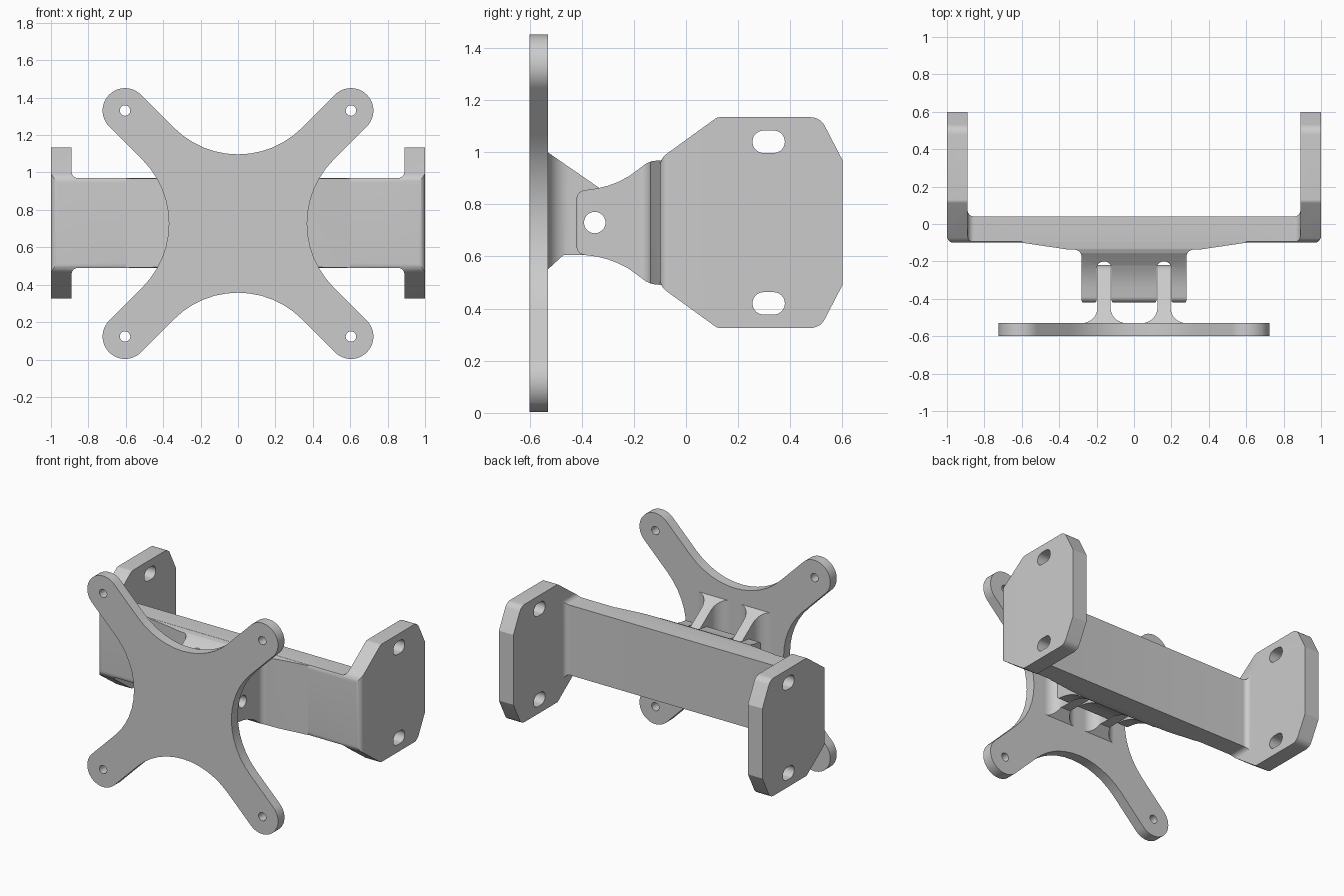
import bpy, bmesh
from math import pi, atan2, tan, sin, cos, radians, ceil
from mathutils import Vector, Matrix

if "Cube" in bpy.data.objects:
    bpy.data.objects.remove(bpy.data.objects["Cube"])

ZC = 0.73      # height of the centre line
PIVOT_Y = -0.35


def rounded(pts):
    """Polygon corners (a, b[, radius]) -> outline with arcs at the corners."""
    out = []
    n = len(pts)
    for i, p in enumerate(pts):
        c = Vector(p[:2])
        if len(p) < 3:
            out.append(c)
            continue
        u = (Vector(pts[i - 1][:2]) - c).normalized()
        v = (Vector(pts[(i + 1) % n][:2]) - c).normalized()
        r, half = p[2], u.angle(v) / 2
        centre = c + (u + v).normalized() * (r / sin(half))
        s = c + u * (r / tan(half)) - centre
        e = c + v * (r / tan(half)) - centre
        a0 = atan2(s.y, s.x)
        d = (atan2(e.y, e.x) - a0 + pi) % (2 * pi) - pi
        steps = max(2, ceil(abs(d) / radians(8)))
        for k in range(steps + 1):
            a = a0 + d * k / steps
            out.append(centre + Vector((cos(a), sin(a))) * r)
    return out


def prism(name, pts, axis, lo, hi):
    """Extrude a rounded outline along an axis."""
    place = {'x': lambda p: (lo, p.x, p.y),
             'y': lambda p: (p.x, lo, p.y),
             'z': lambda p: (p.x, p.y, lo)}[axis]
    bm = bmesh.new()
    face = bm.faces.new([bm.verts.new(place(p)) for p in rounded(pts)])
    ext = bmesh.ops.extrude_face_region(bm, geom=[face])
    move = Vector([hi - lo if axis == a else 0 for a in 'xyz'])
    bmesh.ops.translate(bm, vec=move, verts=[g for g in ext['geom']
                                             if isinstance(g, bmesh.types.BMVert)])
    bmesh.ops.recalc_face_normals(bm, faces=bm.faces)
    me = bpy.data.meshes.new(name)
    bm.to_mesh(me)
    bm.free()
    ob = bpy.data.objects.new(name, me)
    bpy.context.collection.objects.link(ob)
    return ob


def combine(ob, other, op):
    """Apply a boolean and discard the second object."""
    m = ob.modifiers.new(op, 'BOOLEAN')
    m.object, m.operation, m.solver = other, op, 'EXACT'
    bpy.context.view_layer.objects.active = ob
    bpy.ops.object.modifier_apply(modifier=m.name)
    bpy.data.objects.remove(other)


def slot(a, b, w, h):
    """Rounded hole outline; w == h makes a circle."""
    r = min(w, h) * 0.998
    return [(a - w, b - h, r), (a + w, b - h, r), (a + w, b + h, r), (a - w, b + h, r)]


def sym_z(half):
    """Mirror (y, dz[, r]) points about the centre line."""
    up = [(p[0], ZC + p[1], *p[2:]) for p in half]
    return up + [(p[0], ZC - p[1], *p[2:]) for p in reversed(half)]


def sym_x(half):
    return half + [(-p[0], *p[1:]) for p in reversed(half)]


# Crossbar with upright ends: side outline intersected with a U-shaped plan
bracket = prism("crossbar_bracket", sym_z([
    (-0.10, 0.245, 0.06), (0.12, 0.404, 0.03), (0.515, 0.404, 0.06), (0.60, 0.24)]),
    'x', -1.1, 1.1)
combine(bracket, prism("plan", sym_x([
    (1, -0.10, 0.035), (1, 0.7), (0.89, 0.7), (0.89, 0.04, 0.035)]), 'z', -1, 3), 'INTERSECT')
for s in (1, -1):
    combine(bracket, prism("cut", [
        (-0.89, ZC + s * 0.24, 0.035), (0.89, ZC + s * 0.24, 0.035),
        (0.89, ZC + s), (-0.89, ZC + s)], 'y', -1, 1), 'DIFFERENCE')

# Front hub with three knuckles, flaring into the crossbar
hub = prism("hub", sym_z([
    (-0.42, 0.12, 0.035), (-0.34, 0.131), (-0.30, 0.141), (-0.26, 0.156), (-0.22, 0.177),
    (-0.18, 0.206), (-0.155, 0.225), (-0.13, 0.236), (-0.085, 0.24), (-0.02, 0.24)]),
    'x', -0.8, 0.8)
combine(hub, prism("plan", sym_x([
    (0.12, -0.42, 0.012), (0.12, -0.20, 0.0395), (0.20, -0.20, 0.0395), (0.20, -0.42, 0.012),
    (0.28, -0.42, 0.012), (0.28, -0.137, 0.04), (0.35, -0.137), (0.60, -0.10),
    (0.60, -0.02)]), 'z', -1, 3), 'INTERSECT')
combine(bracket, hub, 'UNION')

# Elongated bolt holes in the uprights, pivot hole through the knuckles
for s in (1, -1):
    combine(bracket, prism("cut", slot(0.317, ZC + s * 0.31, 0.062, 0.043),
                           'x', -1.5, 1.5), 'DIFFERENCE')
combine(bracket, prism("cut", slot(PIVOT_Y, ZC, 0.041, 0.041), 'x', -0.5, 0.5), 'DIFFERENCE')

# X-shaped mounting plate
outline = []
for k in range(4):
    rot = Matrix.Rotation(radians(45 + 90 * k), 2)
    for x, y, r in ((0.974, -0.12, 0.1198), (0.974, 0.12, 0.1198), (0.12, 0.12, 0.483)):
        p = rot @ Vector((x, y))
        outline.append((p.x, p.y + 0.727, r))
plate = prism("mounting_plate", outline, 'y', -0.60, -0.53)

# Two hinge tabs with flared feet
for s in (1, -1):
    tab = prism("tab", [(-0.56, 0.523), (-0.47, 0.605), (-0.22, 0.605, 0.09),
                        (-0.22, 0.785, 0.08), (-0.56, 1.02)], 'x', -0.6, 0.6)
    foot = [(0.12, -0.56), (0.12, -0.53), (0.035, -0.53, 0.084), (0.035, -0.1)]
    combine(tab, prism("plan", [(p[0] + s * 0.16, *p[1:]) for p in sym_x(foot)],
                       'z', -1, 3), 'INTERSECT')
    combine(plate, tab, 'UNION')

# Corner screw holes and pivot hole
for sx in (1, -1):
    for sz in (1, -1):
        combine(plate, prism("cut", slot(sx * 0.604, 0.727 + sz * 0.604, 0.028, 0.028),
                             'y', -1, 0), 'DIFFERENCE')
combine(plate, prism("cut", slot(PIVOT_Y, ZC, 0.041, 0.041), 'x', -0.5, 0.5), 'DIFFERENCE')

# Smooth the fillets, keep the hard edges
for ob in (bracket, plate):
    bpy.ops.object.select_all(action='DESELECT')
    ob.select_set(True)
    bpy.context.view_layer.objects.active = ob
    bpy.ops.object.shade_smooth_by_angle(angle=radians(25))
